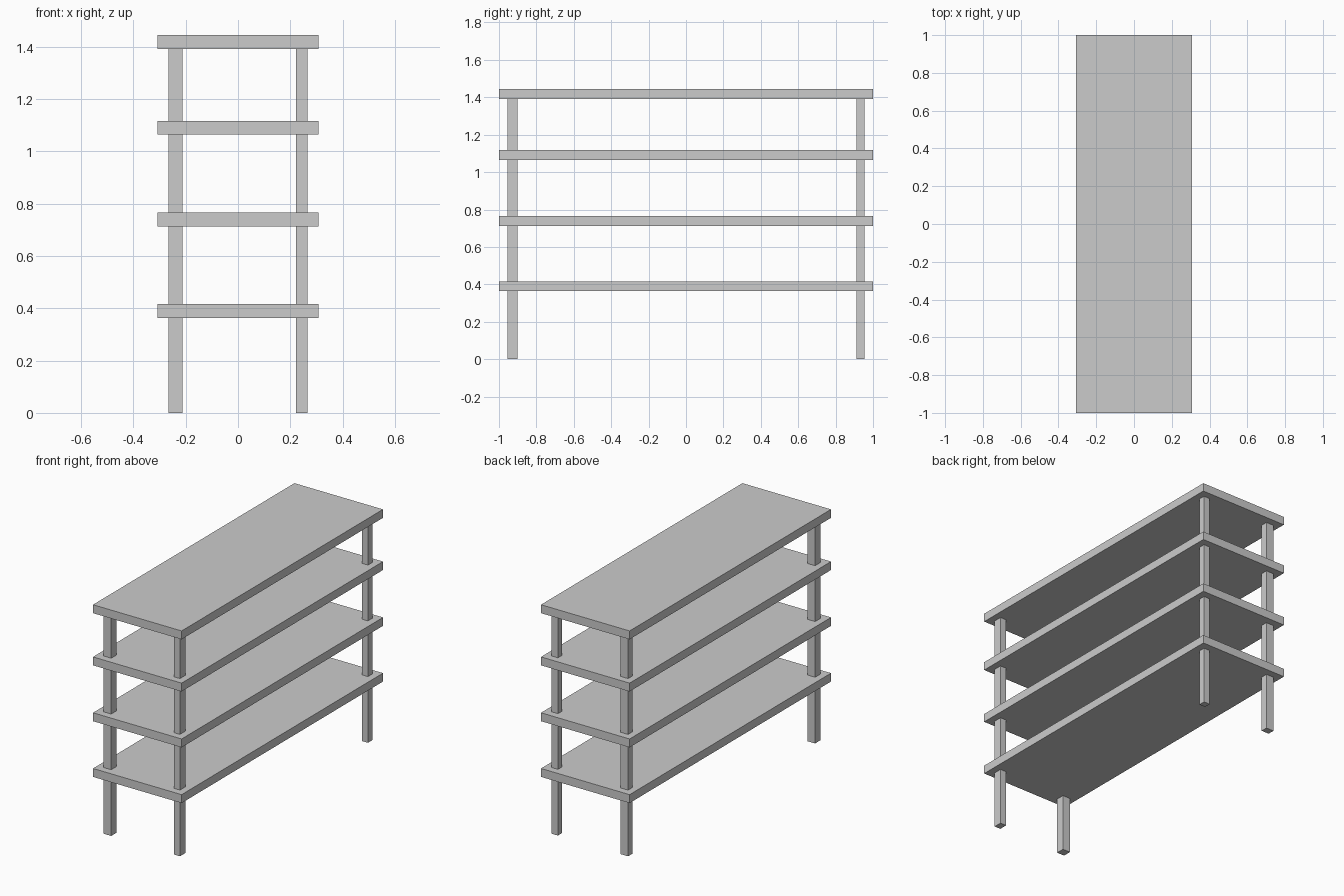
import bpy

if "Cube" in bpy.data.objects:
    bpy.data.objects.remove(bpy.data.objects["Cube"])


def box(name, lo, hi):
    """Axis-aligned box between two corners."""
    bpy.ops.mesh.primitive_cube_add(size=1, location=[(a + b) / 2 for a, b in zip(lo, hi)])
    ob = bpy.context.object
    ob.name = name
    ob.scale = [b - a for a, b in zip(lo, hi)]
    bpy.ops.object.transform_apply(location=False, rotation=False, scale=True)
    return ob


HALF_X, HALF_Y, THICK = 0.308, 1.0, 0.053
SHELF_TOPS = {"lower_shelf": 0.416, "middle_shelf": 0.766,
              "upper_shelf": 1.117, "top_board": 1.445}

# Shelf boards
for name, top in SHELF_TOPS.items():
    box(name, (-HALF_X, -HALF_Y, top - THICK), (HALF_X, HALF_Y, top))

# Corner posts: slightly thicker on the left side and at the front end
leg_top = SHELF_TOPS["top_board"] - THICK
x_spans = {"left": (-0.266, -0.213), "right": (0.222, 0.265)}
y_spans = {"front": (-0.955, -0.902), "back": (0.912, 0.955)}
for side, (x0, x1) in x_spans.items():
    for end, (y0, y1) in y_spans.items():
        box(f"{end}_{side}_leg", (x0, y0, 0), (x1, y1, leg_top))
